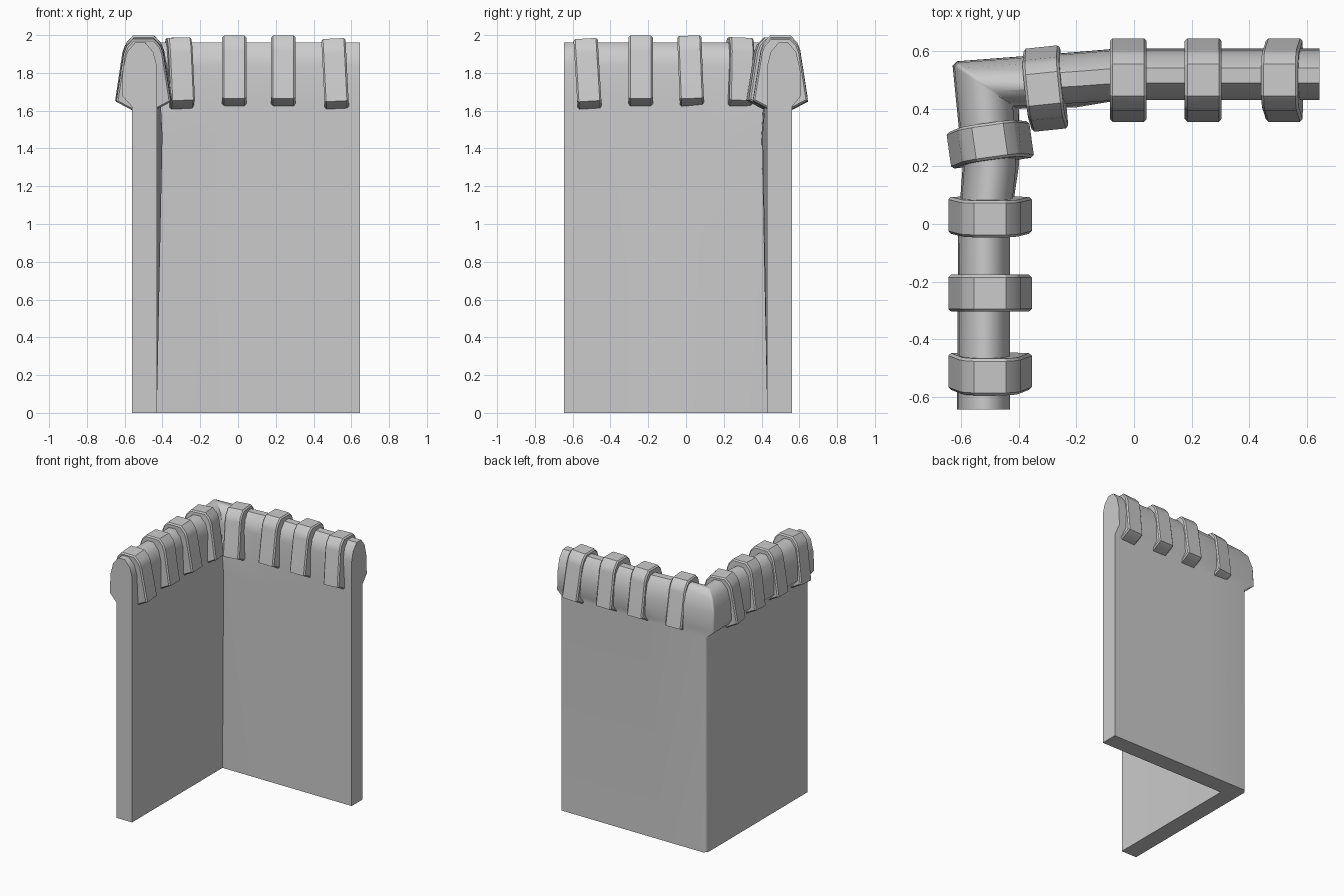
import bpy, bmesh, math
from mathutils import Matrix, Vector

cube = bpy.data.objects.get("Cube")
if cube:
    bpy.data.objects.remove(cube)

grey = bpy.data.materials.new("stone_grey")
grey.use_nodes = True
COLOUR = (0.6, 0.6, 0.6, 1)
grey.diffuse_color = COLOUR
grey.node_tree.nodes["Principled BSDF"].inputs["Base Color"].default_value = COLOUR


def finish(name, bm, angle):
    bmesh.ops.recalc_face_normals(bm, faces=bm.faces)
    mesh = bpy.data.meshes.new(name)
    bm.to_mesh(mesh)
    bm.free()
    mesh.materials.append(grey)
    obj = bpy.data.objects.new(name, mesh)
    bpy.context.collection.objects.link(obj)
    bpy.ops.object.select_all(action='DESELECT')
    bpy.context.view_layer.objects.active = obj
    obj.select_set(True)
    bpy.ops.object.shade_smooth_by_angle(angle=math.radians(angle))
    obj.modifiers.new("weighted_normals", 'WEIGHTED_NORMAL').keep_sharp = True
    return obj


# Corner wall: cross-sections of (base out, base in, cap out, cap in, ledge in)
WALL_OUT, WALL_IN = 0.56, 0.43


def side(s, cap_out, cap_in, ledge):
    return [(s, d) for d in (WALL_OUT, WALL_IN, cap_out, cap_in, ledge)]


def left(*args):
    return [(-d, s) for s, d in side(*args)]


inner = (-0.43, 0.43)
cap_inner, ledge_inner = (-0.42, 0.41), (-0.40, 0.40)
stations = [
    left(-0.645, 0.615, 0.43, 0.43),
    left(0.0, 0.61, 0.43, 0.43),
    left(0.2, 0.595, 0.41, 0.40),
    [(-0.56, 0.535), inner, (-0.63, 0.55), cap_inner, ledge_inner],
    [(-0.535, 0.56), inner, (-0.615, 0.565), cap_inner, ledge_inner],
    side(-0.2, 0.597, 0.42, 0.405),
    side(-0.05, 0.61, 0.43, 0.43),
    side(0.645, 0.61, 0.43, 0.43),
]

# Rounded cap: fraction across from inner to outer edge, height
CAP = [(1, 1.68), (0.97, 1.82), (0.85, 1.91), (0.62, 1.96),
       (0.33, 1.96), (0.1, 1.91), (0, 1.84), (0, 1.66)]

bm = bmesh.new()
rings = []
for st in stations:
    base_out, base_in, cap_out, cap_in, ledge = (Vector(p) for p in st)
    ring = [(base_out, 0), (base_out, 1.62)]
    ring += [(cap_in.lerp(cap_out, t), z) for t, z in CAP]
    ring += [(ledge, 1.47), (base_in, 0)]
    rings.append([bm.verts.new((p.x, p.y, z)) for p, z in ring])
n = len(rings[0])
for a, b in zip(rings, rings[1:]):
    for i in range(n):
        j = (i + 1) % n
        bm.faces.new((a[i], a[j], b[j], b[i]))
bm.faces.new(rings[0])
bm.faces.new(rings[-1])
bmesh.ops.remove_doubles(bm, verts=bm.verts, dist=0.0005)
finish("corner_wall", bm, 50)

# Straps folded over the cap
HALF = [(0.06, 1.62), (0.145, 1.665), (0.105, 1.92), (0.09, 1.96), (0.055, 1.997)]
OUTLINE = HALF + [(-d, z) for d, z in reversed(HALF)]
WIDTH, MIDDLE = 0.128, 1.8


def strap(name, x, y, turn, lean=0.0, drop=0.0):
    bm = bmesh.new()
    face = bm.faces.new([bm.verts.new((-WIDTH / 2, d, z - MIDDLE)) for d, z in OUTLINE])
    ext = bmesh.ops.extrude_face_region(bm, geom=[face])
    moved = [v for v in ext["geom"] if isinstance(v, bmesh.types.BMVert)]
    bmesh.ops.translate(bm, verts=moved, vec=(WIDTH, 0, 0))
    rims = [e for e in bm.edges if abs(e.verts[0].co.x - e.verts[1].co.x) < 1e-5]
    bmesh.ops.bevel(bm, geom=rims, offset=0.009, segments=1, affect='EDGES')
    bm.transform(Matrix.Translation((x, y, MIDDLE - drop))
                 @ Matrix.Rotation(math.radians(turn), 4, 'Z')
                 @ Matrix.Rotation(lean, 4, 'Y'))
    finish(name, bm, 30)


for i, (x, y, turn, lean, drop) in enumerate([
        (-0.31, 0.47, 6, -0.03, 0.01), (-0.02, 0.5, 0, 0, 0),
        (0.24, 0.5, 0, 0, 0), (0.515, 0.5, 0, -0.05, 0.015)]):
    strap(f"back_strap_{i + 1}", x, y, turn, lean, drop)

for i, (y, turn, lean, drop) in enumerate([
        (0.28, 8, 0.04, 0.01), (0.025, 0, -0.04, 0),
        (-0.24, 0, 0, 0), (-0.52, 0, -0.06, 0.015)]):
    strap(f"side_strap_{i + 1}", -0.5, y, 90 + turn, lean, drop)
